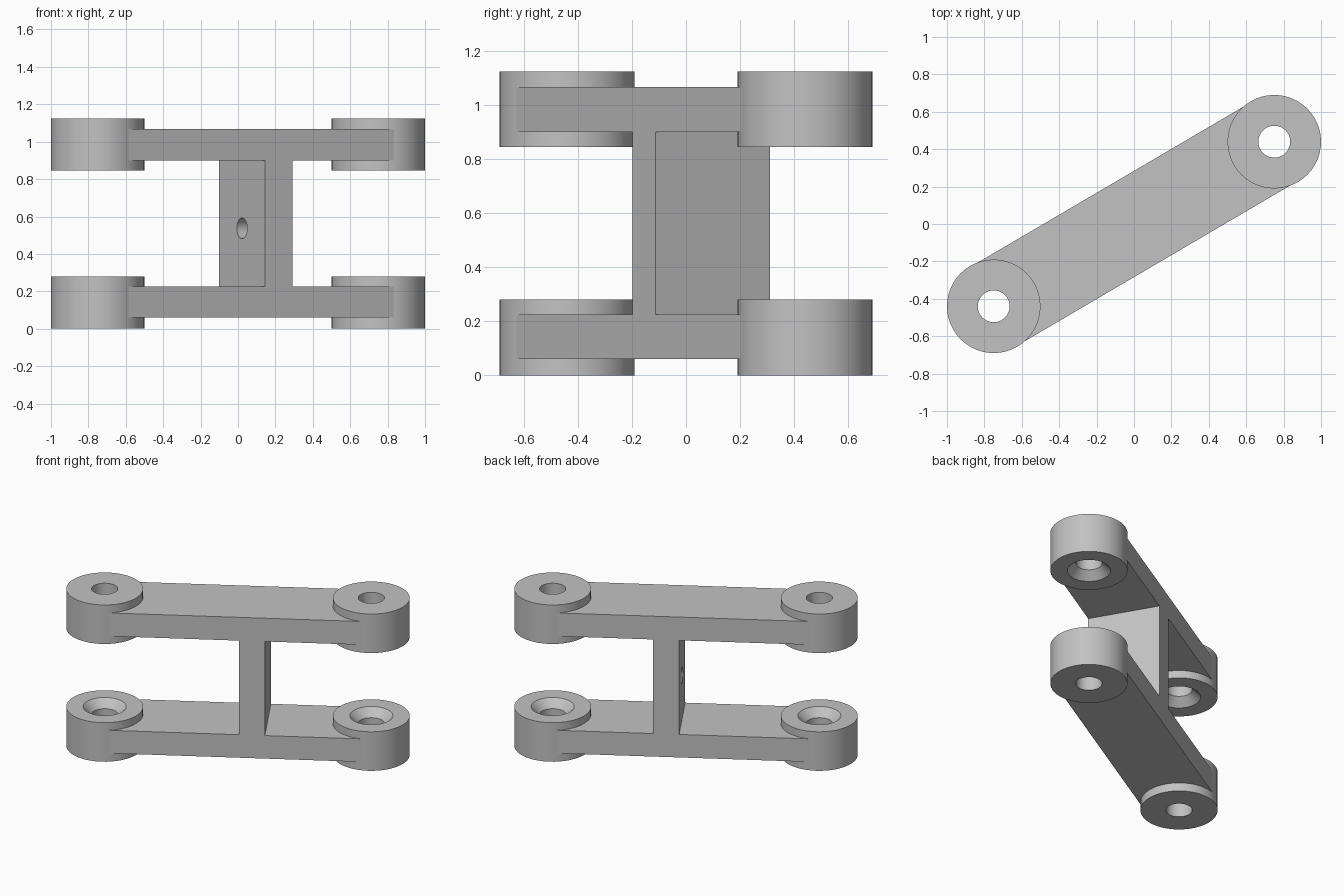
import bpy
import bmesh
from math import atan2, cos, hypot, pi, radians, sin
from mathutils import Matrix

default = bpy.data.objects.get("Cube")
if default:
    bpy.data.objects.remove(default, do_unlink=True)

HALF_X, HALF_Y = 0.75, 0.44            # boss centres
REACH = hypot(HALF_X, HALF_Y)
TURN = Matrix.Rotation(atan2(HALF_Y, HALF_X), 4, "Z")
BAR_HALF = 0.245
SEGMENTS = 48

grey = bpy.data.materials.new("plain grey")
grey.use_nodes = True
colour = (0.54, 0.54, 0.54, 1)
grey.diffuse_color = colour
grey.node_tree.nodes["Principled BSDF"].inputs["Base Color"].default_value = colour


def finish(name, bm, smooth=False):
    """Turn a mesh built along x to the slanted axis and add it."""
    bmesh.ops.recalc_face_normals(bm, faces=bm.faces)
    bm.transform(TURN)
    mesh = bpy.data.meshes.new(name)
    bm.to_mesh(mesh)
    bm.free()
    mesh.materials.append(grey)
    obj = bpy.data.objects.new(name, mesh)
    bpy.context.collection.objects.link(obj)
    bpy.ops.object.select_all(action="DESELECT")
    obj.select_set(True)
    bpy.context.view_layer.objects.active = obj
    if smooth:
        bpy.ops.object.shade_smooth_by_angle(angle=radians(30))
    return obj


def boss(name, u, base, flip):
    """Pivot ring with a through hole, countersunk on the inner side."""
    height = 0.28
    profile = [(0.25, 0), (0.25, height), (0.14, height),
               (0.085, height - 0.055), (0.085, 0)]
    bm = bmesh.new()
    rings = []
    for r, z in profile:
        z = base + (height - z if flip else z)
        rings.append([bm.verts.new((u + r * cos(2 * pi * i / SEGMENTS),
                                    r * sin(2 * pi * i / SEGMENTS), z))
                      for i in range(SEGMENTS)])
    for a, b in zip(rings, rings[1:] + rings[:1]):
        for i in range(SEGMENTS):
            j = (i + 1) % SEGMENTS
            bm.faces.new((a[i], a[j], b[j], b[i]))
    finish(name, bm, smooth=True)


def bar(name, low, high):
    """Flat link whose ends are scooped to sit inside the bosses."""
    steps = 20
    arc = [pi / 2 - pi * i / steps for i in range(steps + 1)]
    outline = [(-REACH + BAR_HALF * cos(t), BAR_HALF * sin(t)) for t in arc]
    outline += [(-x, -y) for x, y in outline]
    bm = bmesh.new()
    face = bm.faces.new([bm.verts.new((x, y, low)) for x, y in outline])
    result = bmesh.ops.extrude_face_region(bm, geom=[face], use_keep_orig=True)
    top = [g for g in result["geom"] if isinstance(g, bmesh.types.BMVert)]
    bmesh.ops.translate(bm, verts=top, vec=(0, 0, high - low))
    finish(name, bm)


# Two links, each with a boss at both ends
for level, base, low, high, flip in (("lower", 0, 0.06, 0.225, False),
                                     ("upper", 0.845, 0.90, 1.067, True)):
    bar(level + "_bar", low, high)
    for side, u in (("right", -REACH), ("left", REACH)):
        boss(f"{level}_{side}_boss", u, base, flip)

# Upright web between the links
POST_U, POST_HALF = 0.11, 0.085
bm = bmesh.new()
bmesh.ops.create_cube(bm, size=1, matrix=Matrix.Translation((POST_U, 0, 0.5625))
                      @ Matrix.Diagonal((2 * POST_HALF, 2 * BAR_HALF, 0.675, 1)))
post = finish("centre_post", bm)

# Blind hole in one broad side of the web
bm = bmesh.new()
bmesh.ops.create_cone(bm, cap_ends=True, segments=32, radius1=0.055, radius2=0.055,
                      depth=0.16, matrix=Matrix.Translation((POST_U - POST_HALF, 0, 0.537))
                      @ Matrix.Rotation(pi / 2, 4, "Y"))
cutter = finish("hole_cutter", bm)
cutter.hide_render = True

cut = post.modifiers.new("blind hole", "BOOLEAN")
cut.operation = "DIFFERENCE"
cut.solver = "EXACT"
cut.object = cutter
cutter.select_set(False)
post.select_set(True)
bpy.context.view_layer.objects.active = post
bpy.ops.object.modifier_apply(modifier=cut.name)
bpy.data.objects.remove(cutter, do_unlink=True)
bpy.ops.object.shade_smooth_by_angle(angle=radians(30))
